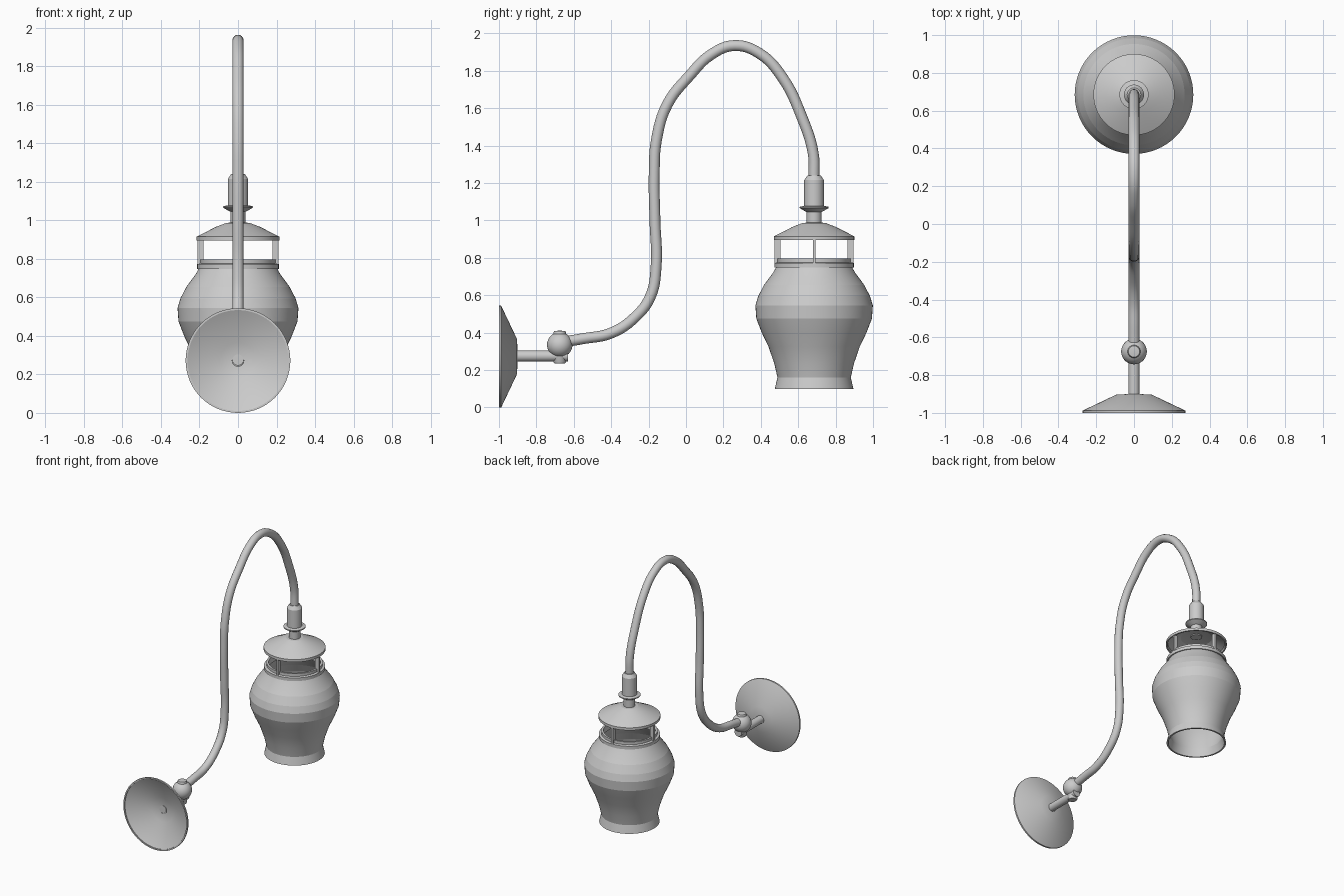
import bpy, bmesh, math
from mathutils import Vector, Matrix

if "Cube" in bpy.data.objects:
    bpy.data.objects.remove(bpy.data.objects["Cube"])

grey = bpy.data.materials.new("light grey metal")
grey.diffuse_color = (0.6, 0.6, 0.6, 1)
grey.use_nodes = True
grey.node_tree.nodes["Principled BSDF"].inputs["Base Color"].default_value = grey.diffuse_color
LAMP_Y = 0.685


def finish(ob, angle=35):
    ob.data.materials.append(grey)
    bpy.ops.object.select_all(action='DESELECT')
    bpy.context.view_layer.objects.active = ob
    ob.select_set(True)
    bpy.ops.object.shade_smooth_by_angle(angle=math.radians(angle))
    return ob


def lathe(name, profile, loc, closed=False, axis_y=False, segs=64, angle=35):
    """Revolve (radius, height) points; axis_y turns the height axis to +y."""
    bm = bmesh.new()
    rings = []
    for r, h in profile:
        if r == 0:
            rings.append([bm.verts.new((0, 0, h))] * segs)
        else:
            rings.append([bm.verts.new((r * math.cos(2 * math.pi * i / segs),
                                        r * math.sin(2 * math.pi * i / segs), h))
                          for i in range(segs)])
    pairs = list(zip(rings, rings[1:]))
    if closed:
        pairs.append((rings[-1], rings[0]))
    for a, b in pairs:
        for i in range(segs):
            j = (i + 1) % segs
            bm.faces.new(list(dict.fromkeys((a[i], a[j], b[j], b[i]))))
    bmesh.ops.recalc_face_normals(bm, faces=bm.faces)
    if axis_y:
        bm.transform(Matrix.Rotation(-math.pi / 2, 4, 'X'))
    me = bpy.data.meshes.new(name)
    bm.to_mesh(me)
    bm.free()
    ob = bpy.data.objects.new(name, me)
    ob.location = loc
    bpy.context.collection.objects.link(ob)
    return finish(ob, angle)


def shell(profile, t):
    """Outline of a thin wall: the profile and its inward offset."""
    return profile + [(max(r - t, 0.005), h) for r, h in reversed(profile)]


# Wall plate: hollow cone opening toward the wall
lathe("wall_plate", [(0.272, 0), (0.272, 0.012), (0.095, 0.096), (0.03, 0.1),
                     (0.03, 0.094), (0.092, 0.088), (0.262, 0.006), (0.262, 0)],
      (0, -1, 0.272), closed=True, axis_y=True)

# Horizontal pipe from plate to joint
lathe("wall_pipe", [(0, 0), (0.029, 0), (0.029, 0.28), (0, 0.28)],
      (0, -0.91, 0.275), axis_y=True, segs=32)

# Ball joint with small caps above and below
n = 16
lathe("ball_joint", [(0.068 * math.sin(math.pi * i / n) if 0 < i < n else 0,
                      -0.068 * math.cos(math.pi * i / n)) for i in range(n + 1)],
      (0, -0.675, 0.335), segs=32)
lathe("joint_bolt", [(0, -0.1), (0.028, -0.1), (0.034, -0.09), (0.034, 0.062),
                     (0.03, 0.073), (0, 0.077)], (0, -0.675, 0.335), segs=32)

# Gooseneck arm: bevelled spline through a few points
path = [(-0.66, 0.35), (-0.55, 0.368), (-0.40, 0.398), (-0.27, 0.485), (-0.19, 0.594),
        (-0.16, 0.75), (-0.166, 1.0), (-0.17, 1.25), (-0.158, 1.43), (-0.10, 1.62),
        (0.02, 1.775), (0.136, 1.888), (0.26, 1.935), (0.393, 1.893), (0.515, 1.765),
        (0.618, 1.556), (0.68, 1.36), (0.685, 1.22)]
cu = bpy.data.curves.new("gooseneck_arm", 'CURVE')
cu.dimensions = '3D'
cu.bevel_depth = 0.029
cu.bevel_resolution = 6
cu.resolution_u = 6
cu.use_fill_caps = True
sp = cu.splines.new('BEZIER')
sp.bezier_points.add(len(path) - 1)
for p, (y, z) in zip(sp.bezier_points, path):
    p.co = (0, y, z)
    p.handle_left_type = p.handle_right_type = 'AUTO'
arm = bpy.data.objects.new("gooseneck_arm", cu)
bpy.context.collection.objects.link(arm)
bpy.context.view_layer.objects.active = arm
arm.select_set(True)
bpy.ops.object.convert(target='MESH')
finish(bpy.context.view_layer.objects.active)

# Lamp socket, flange and neck
lathe("socket", [(0, 0.96), (0.04, 0.96), (0.04, 1.045), (0.05, 1.05), (0.077, 1.066),
                 (0.077, 1.073), (0.053, 1.078), (0.053, 1.215), (0.036, 1.24), (0, 1.24)],
      (0, LAMP_Y, 0), segs=32, angle=25)

# Vent cap: shallow hollow cone
lathe("vent_cap", [(0, 0.99), (0.06, 0.987), (0.115, 0.966), (0.215, 0.915), (0.215, 0.895),
                   (0.205, 0.895), (0.2, 0.908), (0.11, 0.954), (0, 0.975)],
      (0, LAMP_Y, 0), angle=15)

# Collar on top of the shade
lathe("shade_collar", [(0.212, 0.748), (0.212, 0.772), (0.195, 0.776), (0.195, 0.797),
                       (0.18, 0.797), (0.18, 0.748)], (0, LAMP_Y, 0), closed=True)

# Four thin posts holding the cap
for i in range(4):
    a = i * math.pi / 2
    bpy.ops.mesh.primitive_cube_add(size=1, location=(0.195 * math.cos(a),
                                    LAMP_Y + 0.195 * math.sin(a), 0.825), rotation=(0, 0, a))
    post = bpy.context.object
    post.name = "vent_post_%d" % (i + 1)
    post.scale = (0.032, 0.014, 0.155)
    finish(post)

# Jar-shaped shade, open at both ends
lathe("shade", shell([(0.21, 0.1), (0.196, 0.16), (0.213, 0.235), (0.244, 0.325),
                      (0.28, 0.4), (0.309, 0.475), (0.314, 0.545), (0.299, 0.595),
                      (0.268, 0.655), (0.22, 0.72), (0.2, 0.755)], 0.012),
      (0, LAMP_Y, 0), closed=True, angle=7)
